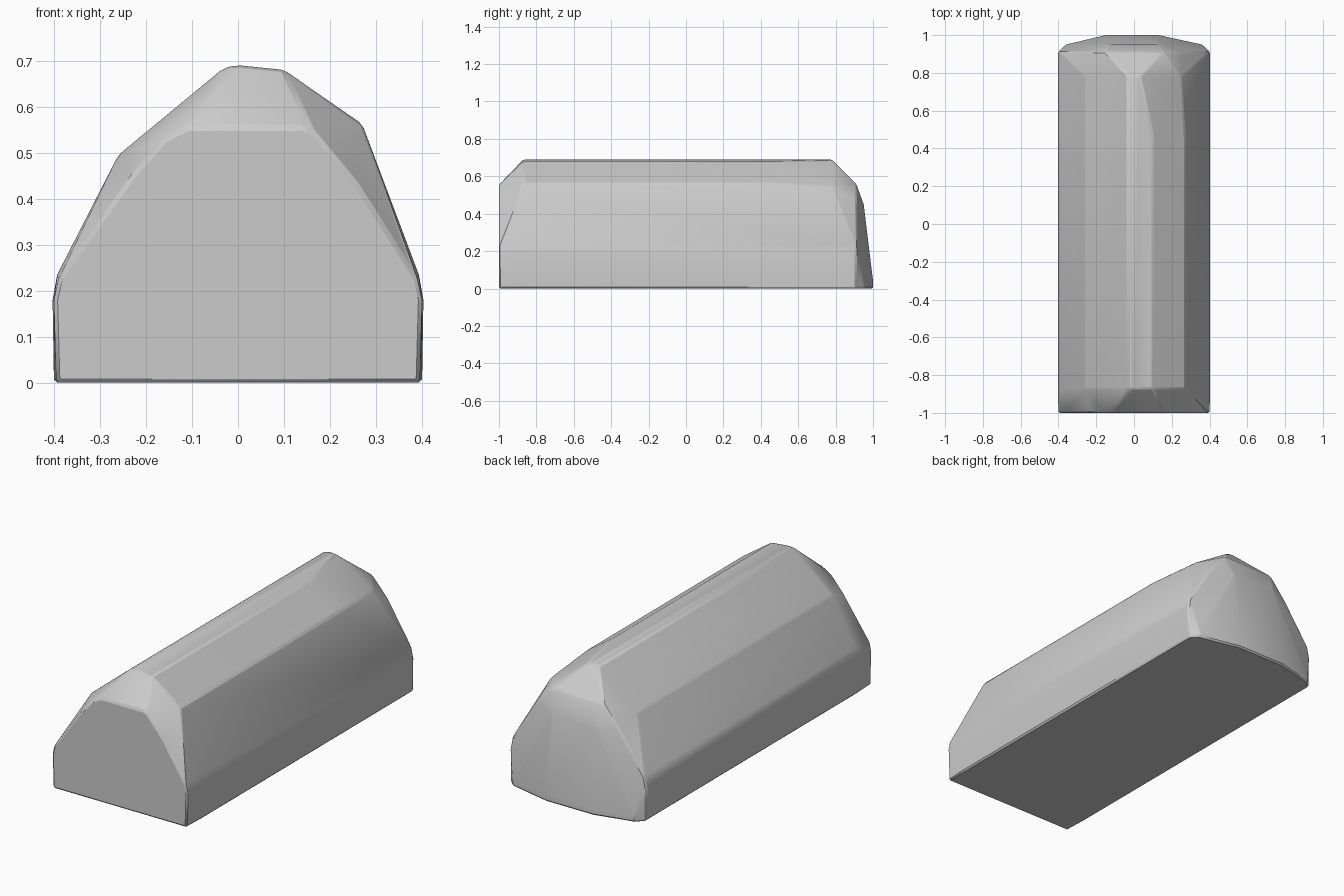
import bpy
import bmesh
from math import radians

cube = bpy.data.objects.get("Cube")
if cube:
    bpy.data.objects.remove(cube, do_unlink=True)

# Plain grey material
grey = bpy.data.materials.new("plain grey")
grey.use_nodes = True
colour = (0.6, 0.6, 0.6, 1)
grey.diffuse_color = colour
grey.node_tree.nodes["Principled BSDF"].inputs["Base Color"].default_value = colour

# Cross-sections as (x, z) points, keyed by their place along the length
wall = [(-.4, 0), (-.403, .18), (-.393, .235), (.393, .235), (.403, .18), (.4, 0)]
sections = [
    # Flat front end
    (-1, [(-.395, 0), (-.4, .18), (-.39, .225), (-.23, .45), (-.16, .53), (-.11, .555),
          (.14, .555), (.16, .55), (.26, .43), (.39, .225), (.4, .18), (.395, 0)]),
    # Shoulders and ridge behind the front chamfer
    (-.87, wall + [(-.26, .495), (-.03, .685), (0, .69), (.1, .68), (.27, .562)]),
    # Ridge starts to narrow
    (.46, [(.1, .68), (.27, .562)]),
    # Rounded back end
    (.78, [(-.26, .495), (-.03, .685), (0, .69), (.03, .687), (.25, .55)]),
    (.91, wall + [(-.15, .56), (.16, .56), (-.25, .44), (.25, .46)]),
    (.95, [(-.13, .45), (.13, .45), (-.36, .03), (.36, .03), (-.36, 0), (.36, 0)]),
    (1, [(-.15, .04), (.13, .04), (-.15, 0), (.13, 0)]),
]

# Faceted solid stretched around the sections
bm = bmesh.new()
for y, outline in sections:
    for x, z in outline:
        bm.verts.new((x, y, z))
hull = bmesh.ops.convex_hull(bm, input=bm.verts)
bmesh.ops.delete(bm, geom=[v for v in bm.verts if not v.link_faces], context='VERTS')
bmesh.ops.dissolve_limit(bm, angle_limit=radians(1), verts=bm.verts, edges=bm.edges)
bmesh.ops.recalc_face_normals(bm, faces=bm.faces)
mesh = bpy.data.meshes.new("faceted_body")
bm.to_mesh(mesh)
bm.free()
mesh.materials.append(grey)
body = bpy.data.objects.new("faceted_body", mesh)
bpy.context.collection.objects.link(body)

# Narrow softened edges between the facets
bevel = body.modifiers.new("soft_edges", 'BEVEL')
bevel.width = 0.008
bevel.segments = 1
bevel.limit_method = 'ANGLE'
bevel.angle_limit = radians(15)
bpy.context.view_layer.objects.active = body
body.select_set(True)
bpy.ops.object.shade_smooth_by_angle(angle=radians(20))
